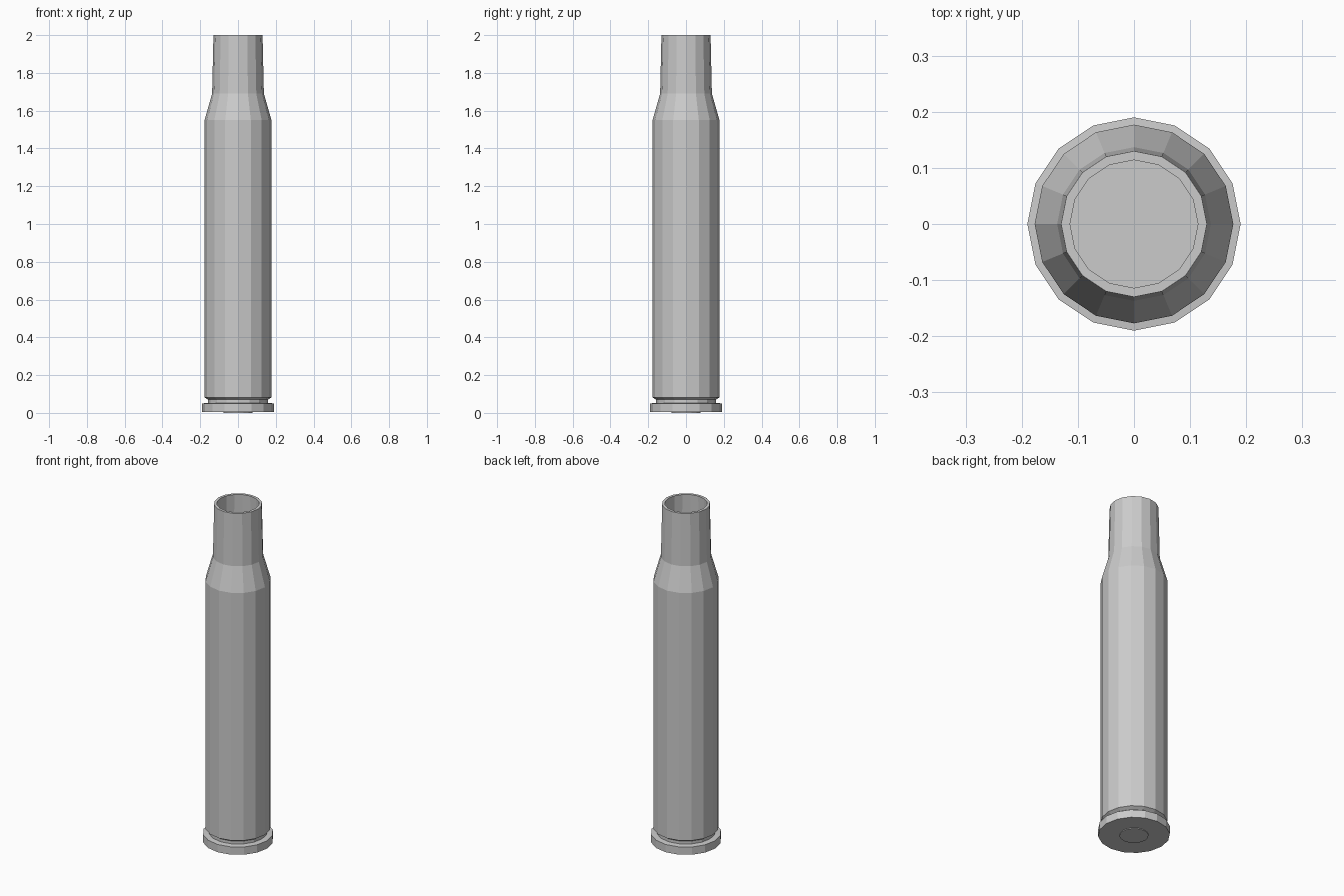
import bpy, bmesh
from math import cos, sin, tau

if "Cube" in bpy.data.objects:
    bpy.data.objects.remove(bpy.data.objects["Cube"])

SIDES = 16


def lathe(name, profile):
    """Revolve (radius, z) points around z, capping both ends with a flat polygon."""
    bm = bmesh.new()
    rings = [[bm.verts.new((r * cos(tau * i / SIDES), r * sin(tau * i / SIDES), z))
              for i in range(SIDES)] for r, z in profile]
    for a, b in zip(rings, rings[1:]):
        for i in range(SIDES):
            j = (i + 1) % SIDES
            bm.faces.new((a[i], a[j], b[j], b[i]))
    bm.faces.new(rings[0][::-1])
    bm.faces.new(rings[-1])
    bmesh.ops.recalc_face_normals(bm, faces=bm.faces)
    mesh = bpy.data.meshes.new(name)
    bm.to_mesh(mesh)
    bm.free()
    obj = bpy.data.objects.new(name, mesh)
    bpy.context.collection.objects.link(obj)
    return obj


# Hollow bottlenecked shell: base rim, groove, body, shoulder, neck, then inside
outer = [(0.19, 0.004), (0.19, 0.05), (0.158, 0.053), (0.158, 0.07),
         (0.177, 0.082), (0.177, 0.092), (0.177, 1.55), (0.137, 1.69), (0.13, 2.0)]
inner = [(0.114, 2.0), (0.121, 1.69), (0.161, 1.55), (0.161, 0.1)]
lathe("hollow_shell", outer + inner)

# Small disc standing slightly proud of the base
lathe("base_disc", [(0.077, 0.0), (0.077, 0.004)])
